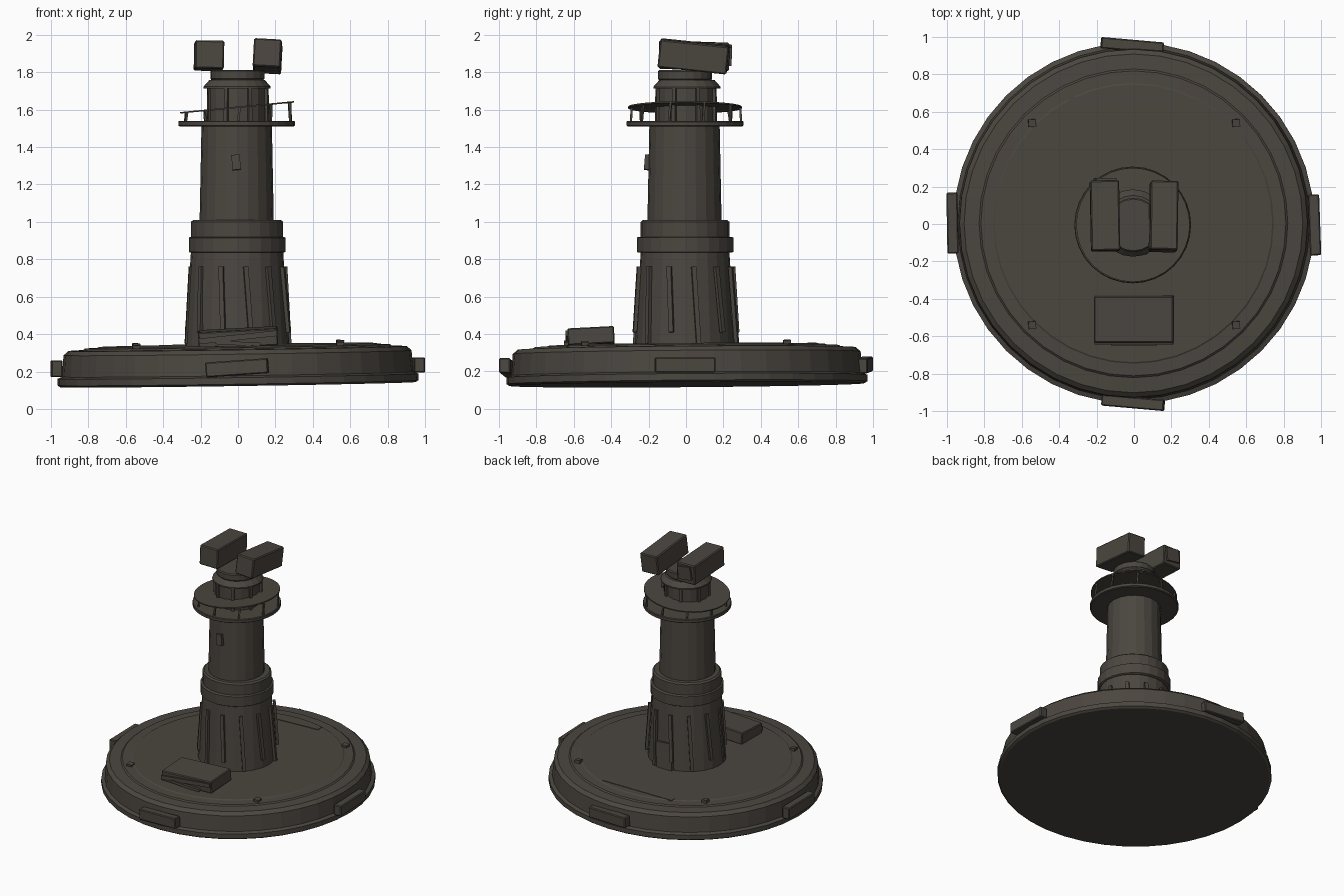
import bpy, bmesh, math
from mathutils import Vector, Matrix, Euler

cube = bpy.data.objects.get("Cube")
if cube:
    bpy.data.objects.remove(cube, do_unlink=True)

mat = bpy.data.materials.new("dark weathered brown")
mat.use_nodes = True
colour = (0.07, 0.061, 0.05, 1)
mat.diffuse_color = colour
bsdf = mat.node_tree.nodes["Principled BSDF"]
bsdf.inputs["Base Color"].default_value = colour
bsdf.inputs["Roughness"].default_value = 0.8


def finish(name, bm, loc=(0, 0, 0), rot=(0, 0, 0), bevel=0):
    """Turn a bmesh into a placed object; rot is in degrees."""
    bmesh.ops.recalc_face_normals(bm, faces=bm.faces)
    mesh = bpy.data.meshes.new(name)
    bm.to_mesh(mesh)
    bm.free()
    mesh.materials.append(mat)
    obj = bpy.data.objects.new(name, mesh)
    bpy.context.scene.collection.objects.link(obj)
    obj.location = loc
    obj.rotation_euler = [math.radians(a) for a in rot]
    if bevel:
        mod = obj.modifiers.new("worn edges", 'BEVEL')
        mod.width = bevel
        mod.segments = 1
    return obj


def lathe(name, profile, sides, loc=(0, 0, 0), rot=(0, 0, 0), stretch=1):
    """Closed solid of revolution from (radius, height) points."""
    bm = bmesh.new()
    rings = []
    for r, z in profile:
        angles = [2 * math.pi * i / sides for i in range(sides)]
        rings.append([bm.verts.new((r * stretch * math.cos(a), r * math.sin(a), z))
                      for a in angles])
    for low, high in zip(rings, rings[1:]):
        for i in range(sides):
            j = (i + 1) % sides
            bm.faces.new((low[i], low[j], high[j], high[i]))
    bm.faces.new(rings[0])
    bm.faces.new(rings[-1])
    return finish(name, bm, loc, rot)


def box(name, size, loc, rot=(0, 0, 0), bevel=0):
    bm = bmesh.new()
    bmesh.ops.create_cube(bm, size=1)
    bmesh.ops.scale(bm, vec=size, verts=bm.verts)
    return finish(name, bm, loc, rot, bevel)


def bar(name, start, end, width, depth, turn):
    """Thin slat between two points, facing outwards at the angle turn."""
    start, end = Vector(start), Vector(end)
    axis = (end - start).normalized()
    side = Vector((-math.sin(turn), math.cos(turn), 0))
    out = side.cross(axis).normalized()
    side = axis.cross(out)
    bm = bmesh.new()
    bmesh.ops.create_cube(bm, size=1)
    bmesh.ops.scale(bm, vec=(depth, width, (end - start).length), verts=bm.verts)
    frame = Matrix((out, side, axis)).transposed().to_4x4()
    bmesh.ops.transform(bm, matrix=Matrix.Translation((start + end) / 2) @ frame,
                        verts=bm.verts)
    return finish(name, bm)


def polar(r, turn, z, cx=0, cy=0):
    return (cx + r * math.cos(turn), cy + r * math.sin(turn), z)


# Round base with lip and stepped deck, slightly tilted
lathe("base", [(0.95, 0), (0.965, 0.01), (0.965, 0.045), (0.94, 0.055),
               (0.93, 0.17), (0.905, 0.193), (0.825, 0.197), (0.815, 0.205),
               (0.75, 0.207), (0.742, 0.212)],
      40, (0, 0.005, 0.13), (0.45, -0.85, 0))

# Clamps on the rim
box("front_clamp", (0.335, 0.06, 0.08), (-0.005, -0.955, 0.22), (0, -4, -5), 0.006)
box("back_clamp", (0.335, 0.06, 0.08), (-0.01, 0.955, 0.235), (0, 2, -5), 0.006)
box("left_clamp", (0.06, 0.325, 0.08), (0.965, -0.005, 0.235), (0, 0, 2), 0.006)
box("right_clamp", (0.06, 0.325, 0.09), (-0.97, 0.005, 0.215), (0, 0, 1), 0.006)

# Bolts on the deck
for sx in (-1, 1):
    for sy in (-1, 1):
        box("deck_bolt", (0.04, 0.04, 0.04),
            (sx * 0.545, sy * 0.54, 0.335 + sx * 0.009 + sy * 0.005), (4, 5, 5))

# Deck locker with loose planks in front, and a strip on the rear deck
box("deck_locker", (0.425, 0.25, 0.09), (0, -0.508, 0.381), (3, -3, 0), 0.006)
box("locker_plank", (0.42, 0.02, 0.03), (0, -0.635, 0.383), (0, -6, 0))
box("locker_lower_plank", (0.24, 0.02, 0.02), (0, -0.642, 0.35), (0, 3, 0))
box("rear_deck_strip", (0.58, 0.045, 0.015), (-0.06, 0.665, 0.342), (0, -1, 2))

# Lower tower with collar
lathe("lower_tower", [(0.27, 0.31), (0.237, 0.84), (0.237, 1.0), (0.225, 1.01)],
      24, (-0.005, -0.005, 0), stretch=1.04)
lathe("tower_collar", [(0.25, 0.835), (0.258, 0.84), (0.258, 0.915), (0.25, 0.92)],
      24, (-0.005, -0.005, 0))

# Leaning ribs around the lower tower
for i in range(12):
    a = 2 * math.pi * (i + 0.35) / 12
    bar("tower_rib", polar(0.282, a + 0.06, 0.35 + 0.06 * (i % 2)),
        polar(0.255, a - 0.02, 0.76), 0.025, 0.02, a)
box("back_door", (0.13, 0.03, 0.2), (0, 0.258, 0.44), (4, 5, 0))

# Upper tower with window
lathe("upper_tower", [(0.198, 0.99), (0.198, 1.02), (0.188, 1.52)],
      20, (-0.007, -0.008, 0))
box("window", (0.045, 0.03, 0.08), (-0.01, -0.207, 1.318), (-5, -6, 0))

# Gallery platform and its tilted thin upper disc on posts
lathe("gallery", [(0.305, 1.51), (0.312, 1.515), (0.312, 1.535), (0.308, 1.54)],
      32, (-0.007, -0.005, 0))
lathe("gallery_rail_disc", [(0.305, -0.004), (0.305, 0.004)],
      32, (-0.005, -0.005, 1.612), (0, -5.5, 0))
for i in range(10):
    a = 2 * math.pi * (i + 0.5) / 10
    top = 1.61 + 0.028 * math.cos(a)
    bar("rail_post", polar(0.295, a, 1.53), polar(0.29, a + 0.03, top), 0.012, 0.012, a)

# Lantern room with mullions, flared roof and top drum
lathe("lantern_room", [(0.16, 1.53), (0.16, 1.725)], 16, (-0.005, 0, 0))
for i in range(8):
    a = 2 * math.pi * (i + 0.5) / 8
    bar("lantern_mullion", polar(0.168, a, 1.54), polar(0.165, a, 1.72), 0.02, 0.016, a)
lathe("lantern_roof", [(0.18, 1.712), (0.18, 1.722), (0.148, 1.758)],
      20, (-0.005, 0.005, 0))
lathe("top_drum", [(0.125, 1.74), (0.145, 1.765), (0.145, 1.805), (0.138, 1.812)],
      20, (-0.003, -0.005, 0))

# Twin lamp housings on top
box("right_lamp_housing", (0.155, 0.375, 0.15), (-0.155, 0.043, 1.888), (-2, 1, 1), 0.007)
box("left_lamp_housing", (0.148, 0.37, 0.15), (0.158, 0.04, 1.885), (-6, 3, -1), 0.007)
box("right_lamp_rear_cap", (0.11, 0.02, 0.1), (-0.155, 0.235, 1.89), (-2, 8, 0))
